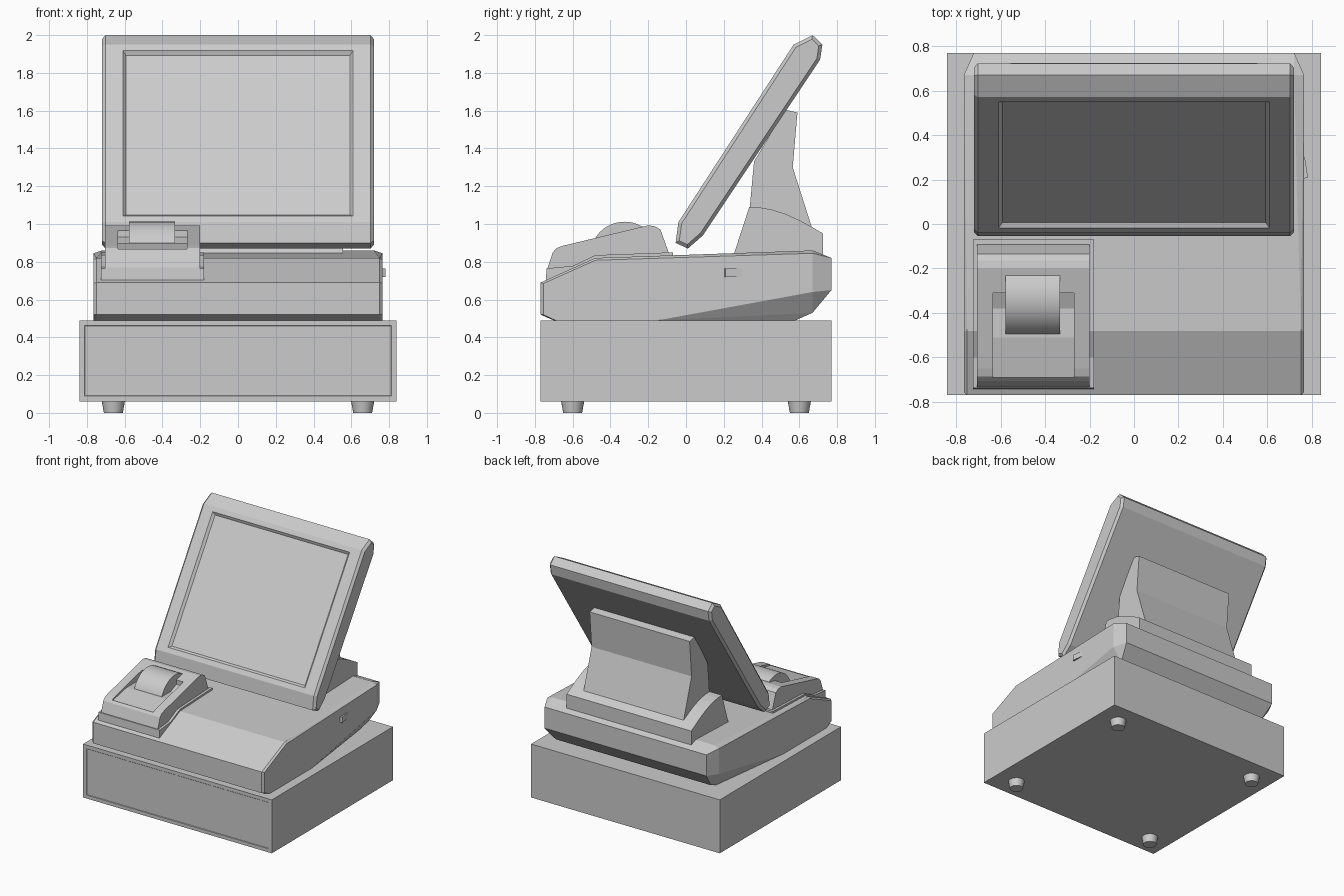
import bpy, bmesh, math
from mathutils import Vector, Matrix

if "Cube" in bpy.data.objects:
    bpy.data.objects.remove(bpy.data.objects["Cube"])


def finish(name, bm):
    bmesh.ops.recalc_face_normals(bm, faces=bm.faces)
    me = bpy.data.meshes.new(name)
    bm.to_mesh(me)
    bm.free()
    ob = bpy.data.objects.new(name, me)
    bpy.context.collection.objects.link(ob)
    return ob


def prism_bm(profile, x0, x1, bevel=0.0, taper=None):
    """Extrude a (y, z) profile along x and chamfer the rims of the two end caps."""
    bm = bmesh.new()
    f = bm.faces.new([bm.verts.new((x0, y, z)) for y, z in profile])
    new = bmesh.ops.extrude_face_region(bm, geom=[f])["geom"]
    for v in new:
        if isinstance(v, bmesh.types.BMVert):
            v.co.x = x1
    bmesh.ops.recalc_face_normals(bm, faces=bm.faces)
    if bevel:
        rim = {e for c in bm.faces if abs(c.normal.x) > 0.9 for e in c.edges}
        bmesh.ops.bevel(bm, geom=list(rim), offset=bevel, segments=1,
                        affect='EDGES', clamp_overlap=True)
        bmesh.ops.recalc_face_normals(bm, faces=bm.faces)
    return bm


def prism(name, profile, x0, x1, bevel=0.0):
    return finish(name, prism_bm(profile, x0, x1, bevel))


def hull(name, points, mirror=False):
    bm = bmesh.new()
    for x, y, z in points:
        bm.verts.new((x, y, z))
        if mirror:
            bm.verts.new((-x, y, z))
    res = bmesh.ops.convex_hull(bm, input=bm.verts)
    loose = [v for v in bm.verts if not v.link_faces]
    bmesh.ops.delete(bm, geom=loose, context='VERTS')
    bmesh.ops.dissolve_limit(bm, angle_limit=math.radians(1),
                             verts=bm.verts, edges=bm.edges)
    return finish(name, bm)


def cone(name, r_low, r_high, depth, matrix, segs):
    bm = bmesh.new()
    bmesh.ops.create_cone(bm, cap_ends=True, segments=segs, radius1=r_low,
                          radius2=r_high, depth=depth, matrix=matrix)
    ob = finish(name, bm)
    bpy.context.view_layer.objects.active = ob
    ob.select_set(True)
    bpy.ops.object.shade_smooth_by_angle(angle=math.radians(35))
    ob.select_set(False)
    return ob


# Cash drawer with a fine groove outlining its front panel
bm = prism_bm([(-0.77, 0.06), (0.77, 0.06), (0.77, 0.49), (-0.77, 0.49)], -0.84, 0.84)
front = [min(bm.faces, key=lambda f: f.normal.y)]
bmesh.ops.inset_region(bm, faces=front, thickness=0.04)
bmesh.ops.inset_region(bm, faces=front, thickness=0.004, depth=-0.003)
finish("cash_drawer", bm)

# Tapered drawer feet
for x in (-0.66, 0.66):
    for y in (-0.6, 0.6):
        cone("drawer_foot", 0.05, 0.062, 0.065, Matrix.Translation((x, y, 0.0325)), 24)

# Terminal body: sloped front, chamfered rear corners and undercut back
hull("terminal_body", [
    (0.75, -0.77, 0.69), (0.75, -0.48, 0.82), (0.72, 0.67, 0.86),
    (0.765, -0.755, 0.685), (0.765, -0.48, 0.808), (0.765, 0.67, 0.845), (0.72, 0.77, 0.82),
    (0.75, -0.77, 0.52), (0.765, -0.755, 0.52), (0.75, -0.70, 0.49), (0.765, -0.69, 0.49),
    (0.765, -0.15, 0.49), (0.765, 0.67, 0.64), (0.72, 0.77, 0.65),
    (0.69, 0.67, 0.53), (0.67, 0.58, 0.49)], mirror=True)

# Small side lug on the right
hull("side_lug", [(x, y, z) for z in (0.72, 0.765)
                  for x, y in ((0.75, 0.2), (0.782, 0.21), (0.768, 0.3), (0.75, 0.3))])

# Stand foot with curved top, and the neck holding the screen
prism("stand_foot", [(0.25, 0.83), (0.335, 1.09), (0.39, 1.088), (0.46, 1.075),
                     (0.53, 1.052), (0.60, 1.02), (0.665, 0.985), (0.725, 0.95),
                     (0.725, 0.83)], -0.555, 0.555)
prism("stand_neck", [(0.335, 1.06), (0.36, 1.33), (0.525, 1.605), (0.59, 1.59),
                     (0.565, 1.3), (0.667, 0.98), (0.6, 0.95), (0.4, 0.95)], -0.445, 0.445)

# Tilted screen with a shallow recessed display
bm = prism_bm([(-0.055, 0.90), (-0.04, 1.01), (0.57, 1.95), (0.67, 2.0),
               (0.722, 1.95), (0.71, 1.87), (0.09, 0.94), (0.01, 0.87)], -0.72, 0.72, 0.018)
face = [max((f for f in bm.faces if f.normal.y < -0.5), key=lambda f: f.calc_area())]
bmesh.ops.inset_region(bm, faces=face, thickness=0.055)
for v in face[0].verts:
    v.co.x = math.copysign(0.61, v.co.x)
bmesh.ops.inset_region(bm, faces=face, thickness=0.025, depth=-0.018)
finish("screen", bm)

# Receipt printer: base flange, shell with a notch, and the paper roll cover
prism("printer_flange", [(-0.742, 0.70), (-0.738, 0.765), (-0.60, 0.778), (-0.48, 0.835),
                         (-0.07, 0.85), (-0.07, 0.80), (-0.48, 0.78), (-0.70, 0.69)],
      -0.725, -0.18)
shell = prism("printer_shell", [(-0.735, 0.71), (-0.732, 0.77), (-0.705, 0.85), (-0.685, 0.873),
                                (-0.65, 0.885), (-0.20, 0.993), (-0.165, 0.988), (-0.135, 0.97),
                                (-0.085, 0.83), (-0.48, 0.80)], -0.705, -0.20)
cutter = prism("printer_notch_cutter", [(-0.69, 0.862), (-0.51, 0.90), (-0.38, 0.90),
                                        (-0.31, 0.93), (-0.31, 1.1), (-0.69, 1.1)],
               -0.635, -0.27)
cut = shell.modifiers.new("notch", 'BOOLEAN')
cut.operation = 'DIFFERENCE'
cut.object = cutter
cut.solver = 'EXACT'
cutter.hide_render = True
cutter.display_type = 'WIRE'
cone("paper_roll_cover", 0.184, 0.184, 0.245,
     Matrix.Translation((-0.455, -0.325, 0.828)) @ Matrix.Rotation(math.pi / 2, 4, 'Y'), 48)
